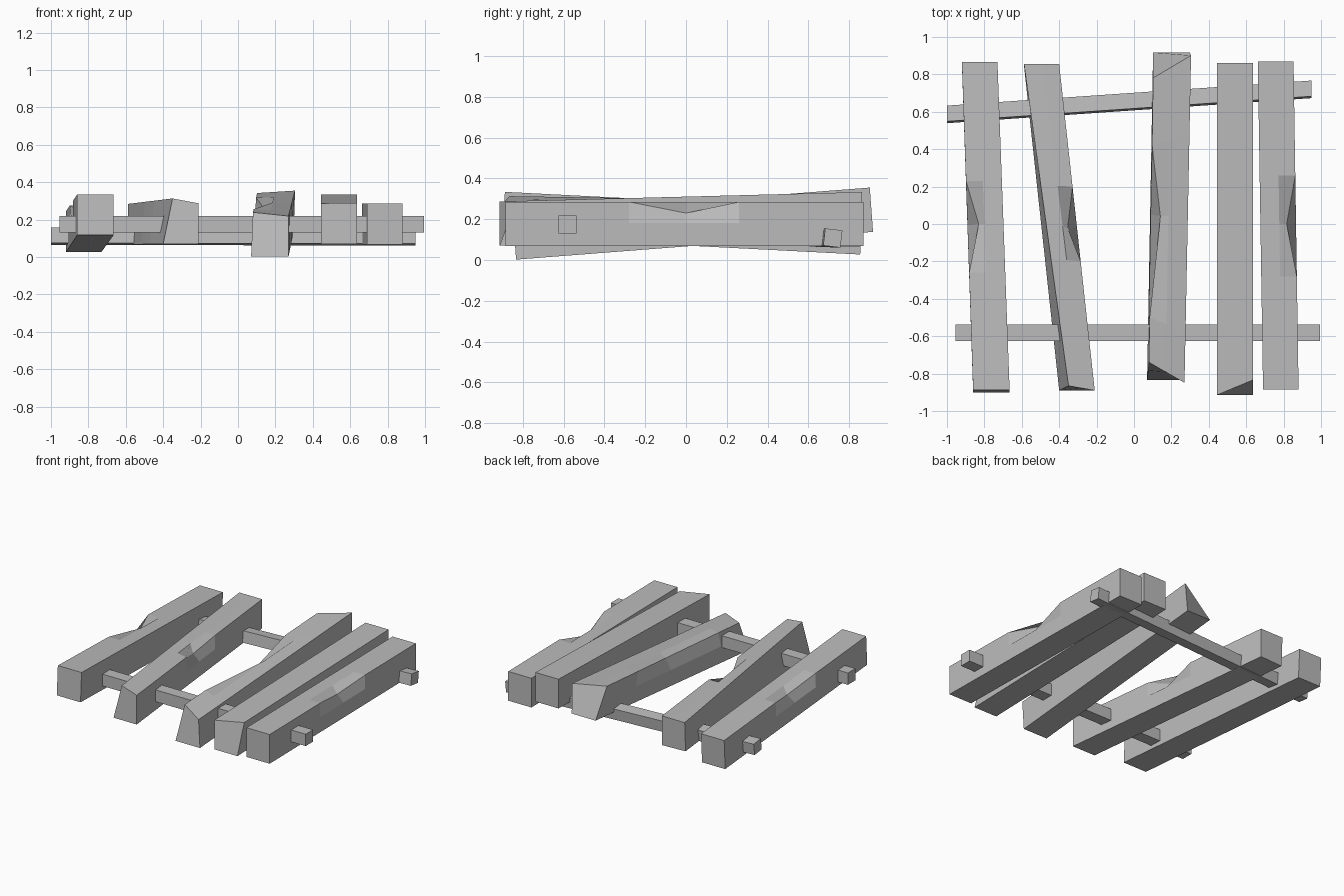
import bpy
import bmesh
from mathutils import Vector

cube = bpy.data.objects.get("Cube")
if cube:
    bpy.data.objects.remove(cube, do_unlink=True)

grey = bpy.data.materials.new("weathered_grey")
grey.use_nodes = True
tone = (0.5, 0.5, 0.5, 1)
grey.diffuse_color = tone
shader = grey.node_tree.nodes["Principled BSDF"]
shader.inputs["Base Color"].default_value = tone
shader.inputs["Roughness"].default_value = 0.9


def loft(name, rings):
    """Skin a row of matching cross-sections and cap both ends."""
    bm = bmesh.new()
    rows = [[bm.verts.new(p) for p in ring] for ring in rings]
    for a, b in zip(rows, rows[1:]):
        for i in range(len(a)):
            j = (i + 1) % len(a)
            bm.faces.new((a[i], a[j], b[j], b[i]))
    bm.faces.new(rows[0][::-1])
    bm.faces.new(rows[-1])
    bmesh.ops.recalc_face_normals(bm, faces=bm.faces)
    mesh = bpy.data.meshes.new(name)
    bm.to_mesh(mesh)
    bm.free()
    mesh.materials.append(grey)
    obj = bpy.data.objects.new(name, mesh)
    bpy.context.collection.objects.link(obj)
    return obj


def end(x0, x1, y, z, lean=0, height=0.217, **moved):
    """Four corners of a plank end; a moved corner gets an offset."""
    corners = {
        "low_right": Vector((x0, y, z)),
        "low_left": Vector((x1, y, z)),
        "top_left": Vector((x1, y + lean, z + height)),
        "top_right": Vector((x0, y + lean, z + height)),
    }
    for key, offset in moved.items():
        corners[key] += Vector(offset)
    return corners


def plank(name, front, back, near="left", stations=(), dent=(0, 0)):
    """Plank with one upper edge dented inward at its middle station."""
    far = "right" if near == "left" else "left"
    inward = -1 if near == "left" else 1
    y0, y1 = front["top_" + near].y, back["top_" + near].y
    steps = [0] + [(y - y0) / (y1 - y0) for y in stations] + [1]
    rings = []
    for n, t in enumerate(steps):
        c = {k: front[k].lerp(back[k], t) for k in front}
        low, top = c["low_" + near], c["top_" + near]
        low_far, top_far = c["low_" + far], c["top_" + far]
        side, upper = top.lerp(low, 0.48), top.lerp(top_far, 0.47)
        if stations and n == 2:
            top = top + Vector((inward * dent[0], 0, -dent[1]))
        rings.append([low_far, low, side, top, upper, top_far])
    return loft(name, rings)


def pole(name, start, finish, section):
    """Square cross pole between two points, section given as (y, z)."""
    return loft(name, [[Vector(p) + Vector((0, y, z)) for y, z in section]
                       for p in (start, finish)])


# Planks, from the model's right to its left
plank("plank_1",
      end(-0.86, -0.665, -0.9, 0.117, 0.012),
      end(-0.92, -0.73, 0.854, 0.027, 0.012),
      "right", (-0.26, 0, 0.23), (0.06, 0.06))
plank("plank_2",
      end(-0.4, -0.21, -0.89, 0.07, top_right=(0.05, 0.025, 0.026)),
      end(-0.588, -0.4, 0.855, 0.067, low_right=(0, -0.01, 0)),
      "left", (-0.2, -0.02, 0.2), (0.05, 0.06))
plank("plank_3",
      end(0.07, 0.27, -0.833, 0.002, -0.016,
          top_right=(0.01, 0.11, 0.02)),
      end(0.102, 0.298, 0.917, 0.138, -0.016,
          top_right=(0, -0.12, -0.013), top_left=(0.007, 0, 0)),
      "right", (-0.5, 0.04, 0.42), (0.05, 0.035))
plank("plank_4",
      end(0.445, 0.635, -0.914, 0.07, top_left=(0, 0.08, 0.002)),
      end(0.445, 0.635, 0.862, 0.116))
plank("plank_5",
      end(0.69, 0.88, -0.885, 0.068),
      end(0.662, 0.853, 0.87, 0.068),
      "left", (-0.28, 0, 0.26), (0.05, 0.055))

# Cross poles that thread through the planks
h = 0.044
pole("front_pole", (-0.955, -0.582, 0.175), (0.995, -0.582, 0.175),
     [(-h, -h), (h, -h), (h, h), (-h, h)])
r, s = 0.047, 0.037
pole("back_pole", (-1, 0.586, 0.112), (0.95, 0.72, 0.108),
     [(-r, -s), (s, -r), (r, s), (-s, r)])
